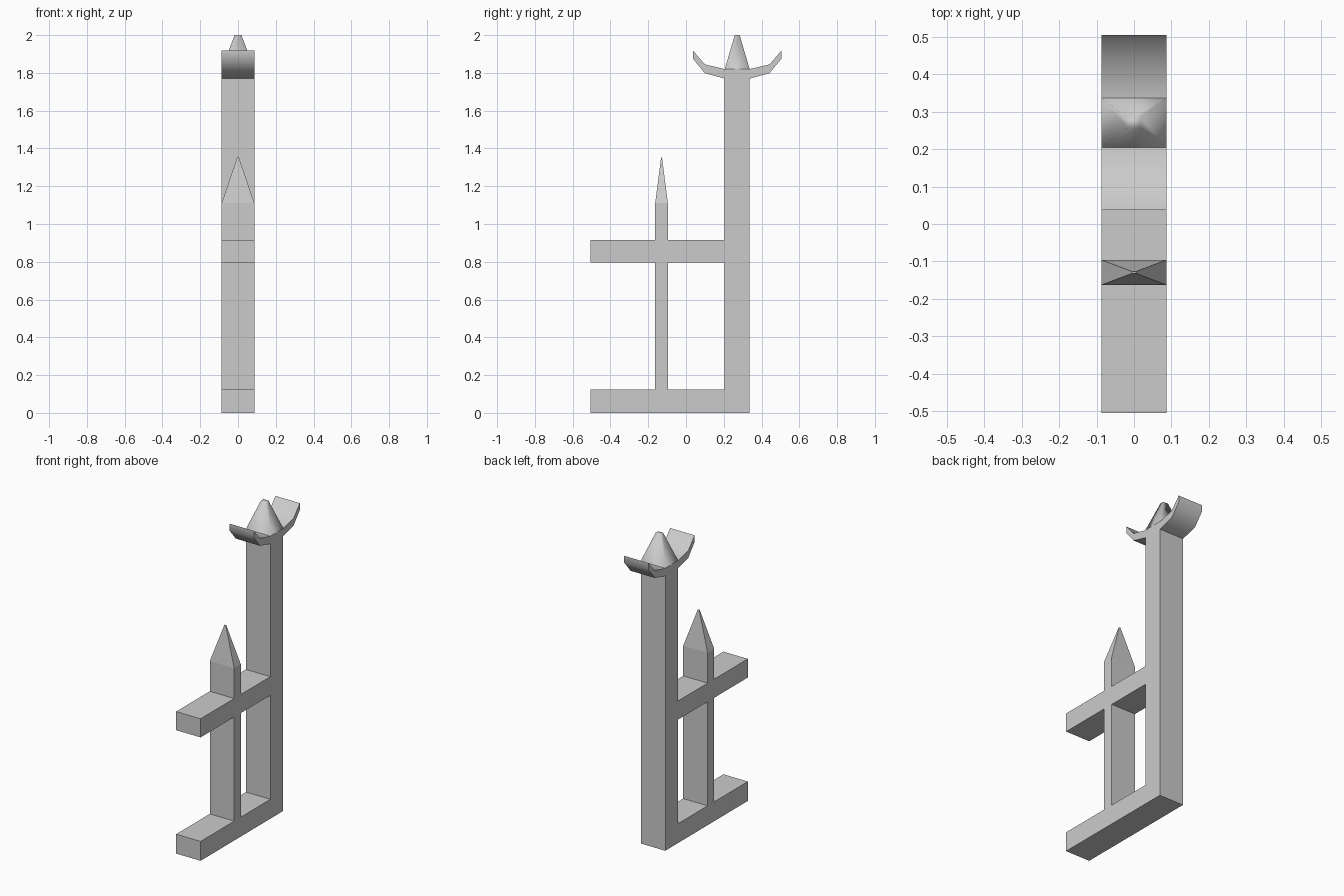
import bpy, bmesh, math

if "Cube" in bpy.data.objects:
    bpy.data.objects.remove(bpy.data.objects["Cube"])

W = 0.087  # half width shared by every part


def finish(bm, name, smooth=None):
    bmesh.ops.recalc_face_normals(bm, faces=bm.faces)
    mesh = bpy.data.meshes.new(name)
    bm.to_mesh(mesh)
    bm.free()
    ob = bpy.data.objects.new(name, mesh)
    bpy.context.collection.objects.link(ob)
    if smooth:
        bpy.ops.object.select_all(action='DESELECT')
        ob.select_set(True)
        bpy.context.view_layer.objects.active = ob
        bpy.ops.object.shade_smooth_by_angle(angle=math.radians(smooth))
    return ob


def loft(name, sections, smooth=None):
    """Stack rectangles given as (z, half width in x, y min, y max)."""
    bm = bmesh.new()
    rings = [[bm.verts.new(p) for p in
              ((-w, y0, z), (w, y0, z), (w, y1, z), (-w, y1, z))]
             for z, w, y0, y1 in sections]
    bm.faces.new(rings[0])
    bm.faces.new(rings[-1])
    for a, b in zip(rings, rings[1:]):
        for i in range(4):
            j = (i + 1) % 4
            bm.faces.new((a[i], a[j], b[j], b[i]))
    return finish(bm, name, smooth)


def extrude_profile(name, profile, smooth=None):
    """Extrude a (y, z) outline across the full width."""
    bm = bmesh.new()
    face = bm.faces.new([bm.verts.new((-W, y, z)) for y, z in profile])
    new = bmesh.ops.extrude_face_region(bm, geom=[face])["geom"]
    bmesh.ops.translate(bm, vec=(2 * W, 0, 0),
                        verts=[v for v in new if isinstance(v, bmesh.types.BMVert)])
    return finish(bm, name, smooth)


# Tall post
loft("post", [(0, W, 0.205, 0.335), (1.77, W, 0.205, 0.335)])

# Horizontal rails
for name, z0, z1 in (("lower_rail", 0, 0.125), ("upper_rail", 0.795, 0.915)):
    loft(name, [(z0, W, -0.505, 0.205), (z1, W, -0.505, 0.205)])

# Picket between the rails, and its pointed top above them
loft("picket_lower", [(0.125, W, -0.163, -0.096), (0.795, W, -0.163, -0.096)])
loft("picket_point", [(0.915, W, -0.163, -0.096), (1.11, W, -0.163, -0.096),
                      (1.352, 0.005, -0.132, -0.127)])

# Upturned bracket on the post, mirrored about the post centre
C = 0.271
half = [(0.066, 1.77), (0.171, 1.798), (0.234, 1.875), (0.234, 1.918),
        (0.171, 1.845), (0.066, 1.82)]
outline = [(C + d, z) for d, z in half] + [(C - d, z) for d, z in reversed(half)]
extrude_profile("curved_bracket", outline, smooth=45)

# Blunt spike on the bracket
loft("top_spike", [(1.82, W, 0.205, 0.337), (2.0, 0.018, 0.258, 0.284)], smooth=88)
